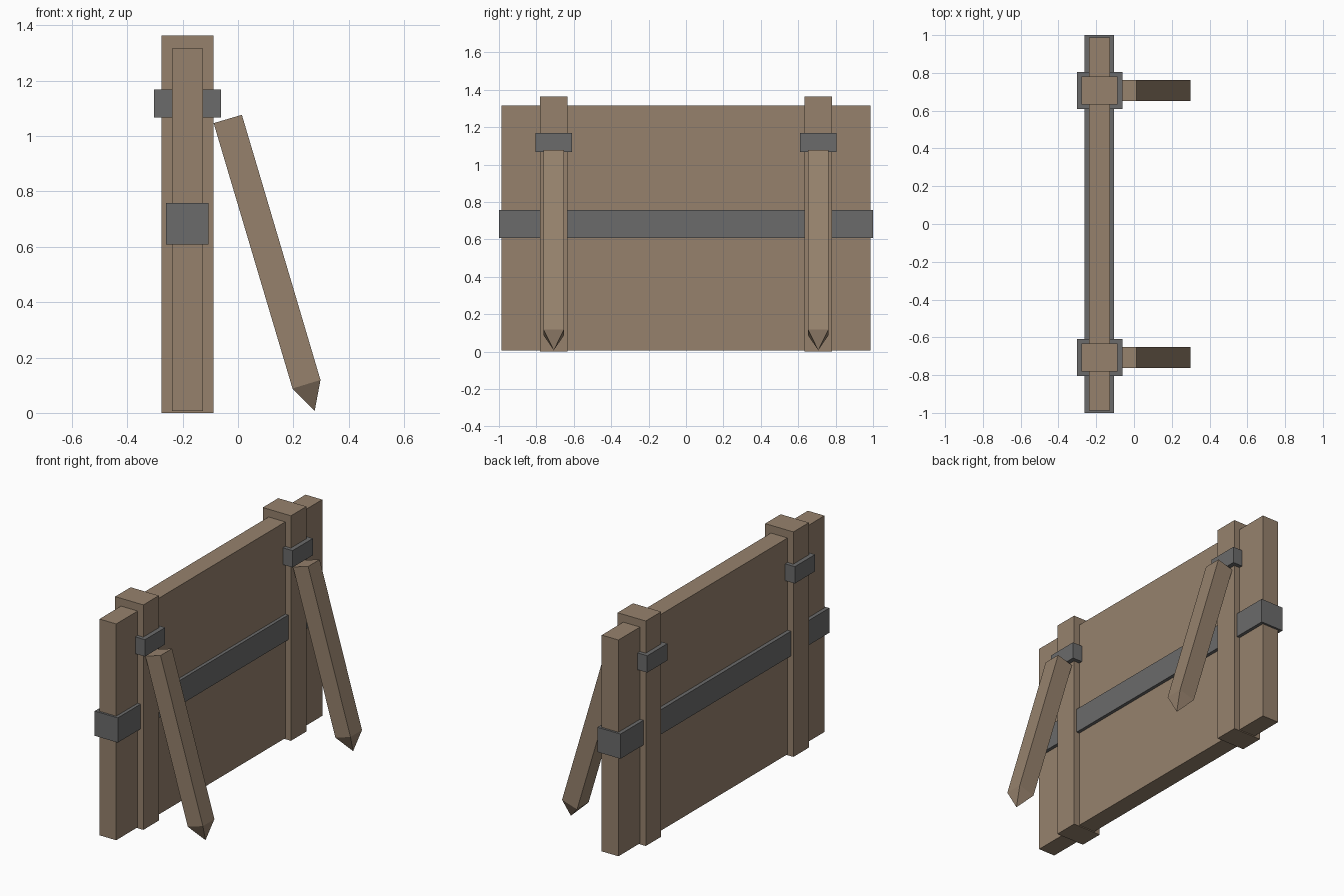
import bpy, bmesh
from mathutils import Vector

if "Cube" in bpy.data.objects:
    bpy.data.objects.remove(bpy.data.objects["Cube"])


def material(name, rgb):
    m = bpy.data.materials.new(name)
    m.diffuse_color = (*rgb, 1)
    m.use_nodes = True
    m.node_tree.nodes["Principled BSDF"].inputs["Base Color"].default_value = m.diffuse_color
    return m


WOOD = material("brown wood", (0.305, 0.222, 0.152))
IRON = material("grey iron", (0.147, 0.147, 0.147))


def finish(name, bm, mat):
    bmesh.ops.recalc_face_normals(bm, faces=bm.faces[:])
    me = bpy.data.meshes.new(name)
    bm.to_mesh(me)
    bm.free()
    me.materials.append(mat)
    ob = bpy.data.objects.new(name, me)
    bpy.context.collection.objects.link(ob)


def box(name, lo, hi, mat):
    lo, hi = Vector(lo), Vector(hi)
    bm = bmesh.new()
    bmesh.ops.create_cube(bm, size=1)
    for v in bm.verts:
        v.co = (lo + hi) / 2 + v.co * (hi - lo)
    finish(name, bm, mat)


def stake(name, y, half):
    # Leaning square beam with a pyramid point at the lower end
    top = [(-0.088, 1.047), (0.014, 1.077)]
    low = [(0.197, 0.088), (0.298, 0.119)]
    bm = bmesh.new()

    def ring(pts):
        (ax, az), (bx, bz) = pts
        return [bm.verts.new(c) for c in ((ax, y - half, az), (bx, y - half, bz),
                                          (bx, y + half, bz), (ax, y + half, az))]
    a, b = ring(top), ring(low)
    tip = bm.verts.new((0.277, y, 0.007))
    bm.faces.new(a)
    for i in range(4):
        j = (i + 1) % 4
        bm.faces.new((a[i], a[j], b[j], b[i]))
        bm.faces.new((b[i], b[j], tip))
    finish(name, bm, WOOD)


# Shield wall and the iron band wrapped around it
box("wall_panel", (-0.238, -0.987, 0.006), (-0.126, 0.987, 1.317), WOOD)
box("wall_band", (-0.261, -1.0, 0.608), (-0.106, 1.0, 0.758), IRON)

# Posts, their brackets and the leaning stakes on both sides
for side, s in (("left", -1), ("right", 1)):
    y = 0.707 * s
    box(side + "_post", (-0.277, y - 0.074, 0), (-0.088, y + 0.074, 1.364), WOOD)
    box(side + "_bracket", (-0.303, y - 0.097, 1.067), (-0.061, y + 0.097, 1.169), IRON)
    stake(side + "_stake", y, 0.055)
